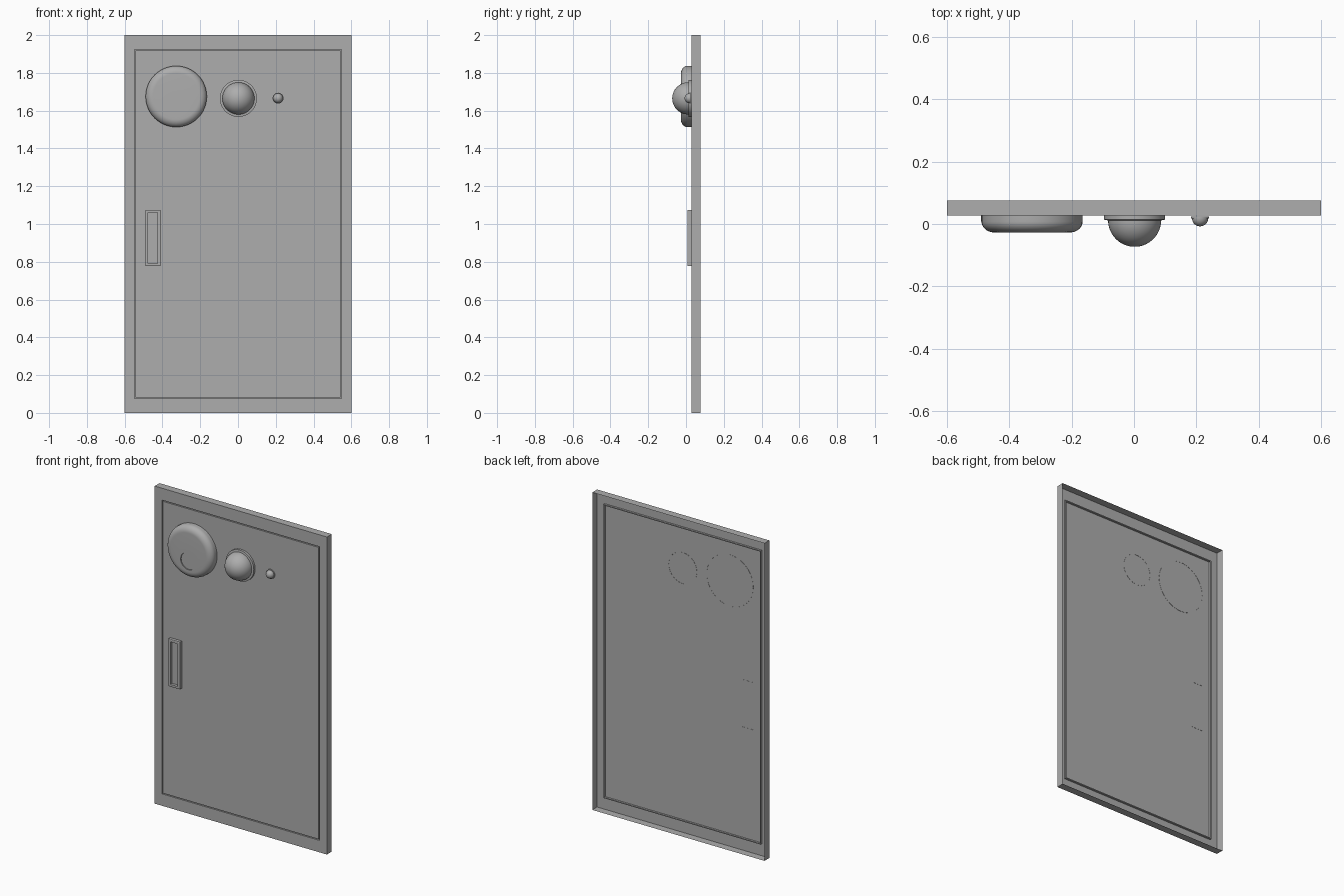
import bpy, bmesh, math

if "Cube" in bpy.data.objects:
    bpy.data.objects.remove(bpy.data.objects["Cube"])

FACE = 0.028   # y of the panel's front surface
BACK = 0.076   # y of the open back edge

grey = bpy.data.materials.new("dark_grey")
grey.diffuse_color = (0.42, 0.42, 0.42, 1)
grey.use_nodes = True
grey.node_tree.nodes["Principled BSDF"].inputs["Base Color"].default_value = grey.diffuse_color


def finish(bm, name, smooth=False):
    me = bpy.data.meshes.new(name)
    bm.to_mesh(me)
    bm.free()
    me.materials.append(grey)
    ob = bpy.data.objects.new(name, me)
    bpy.context.collection.objects.link(ob)
    if smooth:
        bpy.ops.object.select_all(action='DESELECT')
        ob.select_set(True)
        bpy.context.view_layer.objects.active = ob
        bpy.ops.object.shade_smooth_by_angle(angle=math.radians(35))
    return ob


def bridge(bm, a, b):
    n = len(a)
    for i in range(n):
        j = (i + 1) % n
        bm.faces.new((a[i], a[j], b[j], b[i]))


def nested_rects(name, cx, cz, hw, hh, steps):
    """Concentric rectangles (x inset, z inset, y) joined into one sheet, last one capped."""
    bm = bmesh.new()
    loops = []
    for ix, iz, y in steps:
        w, h = hw - ix, hh - iz
        loops.append([bm.verts.new((cx + sx * w, y, cz + sz * h))
                      for sx, sz in ((-1, -1), (1, -1), (1, 1), (-1, 1))])
    for a, b in zip(loops, loops[1:]):
        bridge(bm, a, b)
    bm.faces.new(loops[-1])
    return finish(bm, name)


def lathe(name, cx, cz, profile, seg=48):
    """Join rings of (radius, y, optional z shift) round the y axis; last ring is capped."""
    bm = bmesh.new()
    rings = []
    for r, y, *shift in profile:
        n = 1 if r < 1e-6 else seg
        z0 = cz + (shift[0] if shift else 0)
        rings.append([bm.verts.new((cx + r * math.cos(2 * math.pi * i / seg), y,
                                    z0 + r * math.sin(2 * math.pi * i / seg)))
                      for i in range(n)])
    for a, b in zip(rings, rings[1:]):
        if len(b) == 1:
            for i in range(seg):
                bm.faces.new((a[i], a[(i + 1) % seg], b[0]))
        else:
            bridge(bm, a, b)
    if len(rings[-1]) > 1:
        bm.faces.new(rings[-1])
    return finish(bm, name, True)


def arc(rc, yc, r, n=10, depth=None):
    """Quarter arc from the side round to the front."""
    d = depth or r
    return [(rc + r * math.cos(math.pi / 2 * i / n), yc - d * math.sin(math.pi / 2 * i / n))
            for i in range(n + 1)]


# door panel: open-backed shell with a narrow groove around the leaf
nested_rects("door_panel", 0, 1.0, 0.6, 1.0,
             [(0, 0, BACK), (0, 0, FACE), (0.052, 0.075, FACE), (0.052, 0.075, FACE + 0.012),
              (0.058, 0.081, FACE + 0.012), (0.058, 0.081, FACE)])

# recessed pull handle with bevelled rim
nested_rects("pull_handle", -0.451, 0.926, 0.040, 0.149,
             [(0, 0, FACE + 0.001), (0, 0, 0.009), (0.003, 0.003, 0.007),
              (0.015, 0.015, 0.007), (0.015, 0.015, FACE - 0.003)])

# large rounded dial with an off-centre round recess
lathe("dial", -0.327, 1.675,
      [(0.162, FACE + 0.001)] + arc(0.122, 0.008, 0.040, 10, 0.035)
      + [(0.054, -0.027, -0.054), (0.054, -0.021, -0.054)])

# large dome on a collar
lathe("dome_collar", 0.002, 1.665,
      [(0.098, FACE + 0.001), (0.098, 0.014), (0.088, 0.012)])
lathe("dome", 0.002, 1.665, arc(0, 0.012, 0.085, 16))

# small button dome on a thin collar
lathe("button_collar", 0.212, 1.666, [(0.029, 0.0235), (0.029, 0.018)], 32)
lathe("button", 0.212, 1.666, arc(0, 0.0185, 0.026, 10), 32)
